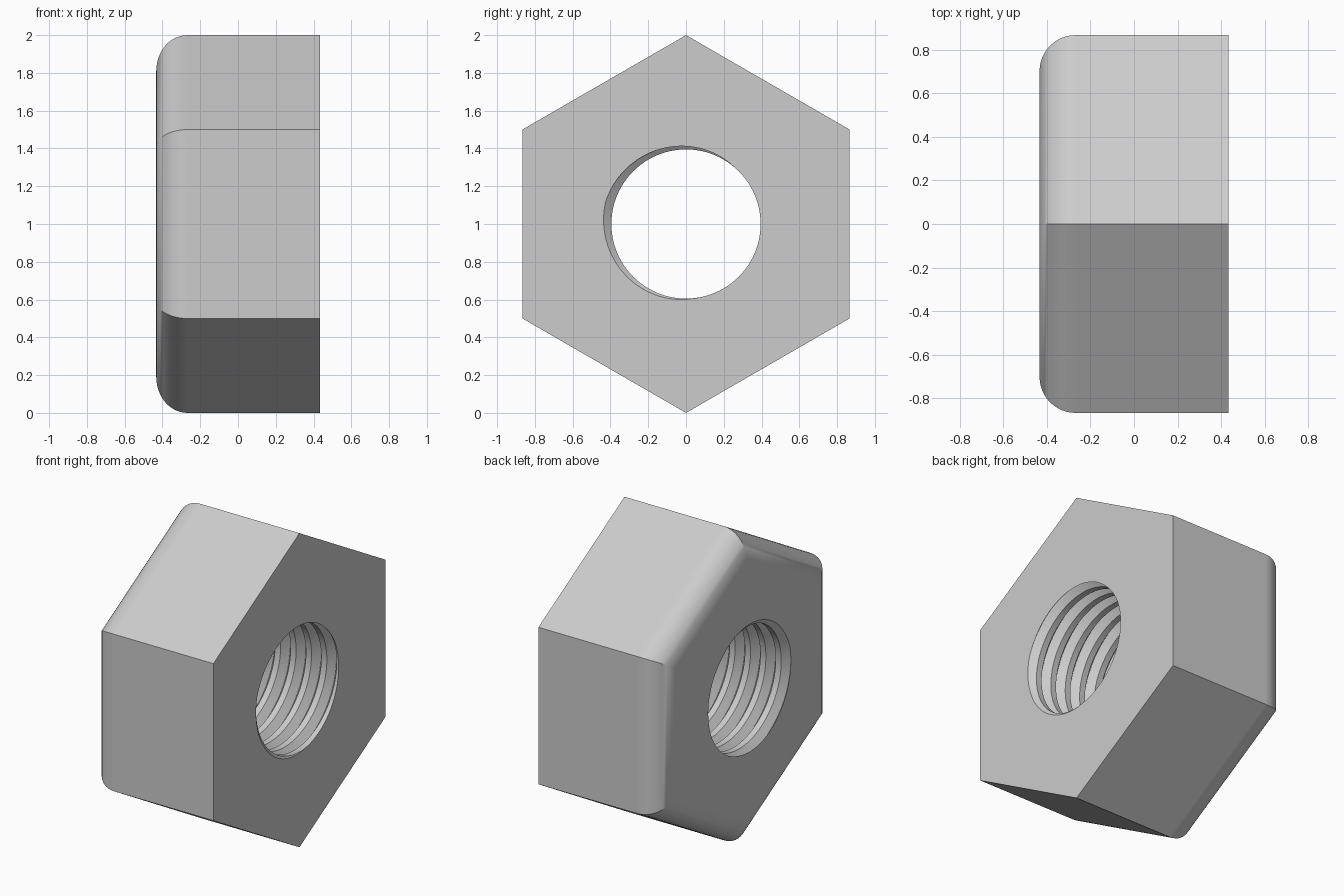
import bpy, bmesh
from math import sin, cos, pi, radians, sqrt

if "Cube" in bpy.data.objects:
    bpy.data.objects.remove(bpy.data.objects["Cube"], do_unlink=True)

HALF = sqrt(3) / 4          # half thickness along x
FILLET = 0.165              # rounded rim on the -x side
BORE, ROOT = 0.395, 0.442   # thread crest and root radii
PITCH = HALF / 4
GROOVE = 0.32               # half groove width, in pitches
PHASE = radians(165)        # where the groove meets the +x face
STEPS = 96

bm = bmesh.new()


def ring_point(x, r, a):
    return bm.verts.new((x, r * cos(a), 1 + r * sin(a)))


def skin(rows):
    """Join neighbouring rows of vertices with quads."""
    for a, b in zip(rows, rows[1:]):
        for i in range(len(a) - 1):
            bm.faces.new((a[i], a[i + 1], b[i + 1], b[i]))


# Hexagonal outside with a rounded rim
profile = [(HALF, 1.0)]
for i in range(13):
    t = i / 12 * pi / 2
    inset = FILLET * (1 - cos(t)) / cos(pi / 6)
    profile.append((-HALF + FILLET * (1 - sin(t)), 1 - inset))
skin([[ring_point(x, r, pi / 2 + k * pi / 3) for k in range(7)] for x, r in profile])


# Threaded bore: V-shaped helical groove, trimmed at both end faces
def thread_radius(x, a):
    turns = (x - HALF) / PITCH - (a - PHASE) / (2 * pi)
    off = abs(turns - round(turns))
    return BORE + (ROOT - BORE) * max(0, 1 - off / GROOVE)


columns = []
for s in range(STEPS + 1):
    a = 2 * pi * s / STEPS
    column = []
    for k in range(-11, 4):
        for edge in (-GROOVE, 0, GROOVE):
            x = HALF + PITCH * ((a - PHASE) / (2 * pi) + k + edge)
            x = max(-HALF, min(HALF, x))
            column.append(ring_point(x, thread_radius(x, a), a))
    columns.append(column)
skin(columns)
bmesh.ops.remove_doubles(bm, verts=bm.verts[:], dist=0.0001)

# Flat end faces between the hexagon and the bore
for side in (-HALF, HALF):
    rim = [e for e in bm.edges if e.is_boundary
           and all(abs(v.co.x - side) < 0.001 for v in e.verts)]
    bmesh.ops.triangle_fill(bm, use_beauty=True, use_dissolve=False, edges=rim)
bmesh.ops.recalc_face_normals(bm, faces=bm.faces[:])

mesh = bpy.data.meshes.new("hex_nut")
bm.to_mesh(mesh)
bm.free()
nut = bpy.data.objects.new("hex_nut", mesh)
bpy.context.collection.objects.link(nut)

# Plain grey metal
steel = bpy.data.materials.new("light_grey")
steel.use_nodes = True
colour = (0.604, 0.604, 0.604, 1)
steel.diffuse_color = colour
for node in steel.node_tree.nodes:
    if node.type == "BSDF_PRINCIPLED":
        node.inputs["Base Color"].default_value = colour
mesh.materials.append(steel)

# Smooth rim, crisp corners
bpy.ops.object.select_all(action="DESELECT")
nut.select_set(True)
bpy.context.view_layer.objects.active = nut
bpy.ops.object.shade_smooth_by_angle(angle=radians(30))
weighted = nut.modifiers.new("even_shading", "WEIGHTED_NORMAL")
weighted.keep_sharp = True
